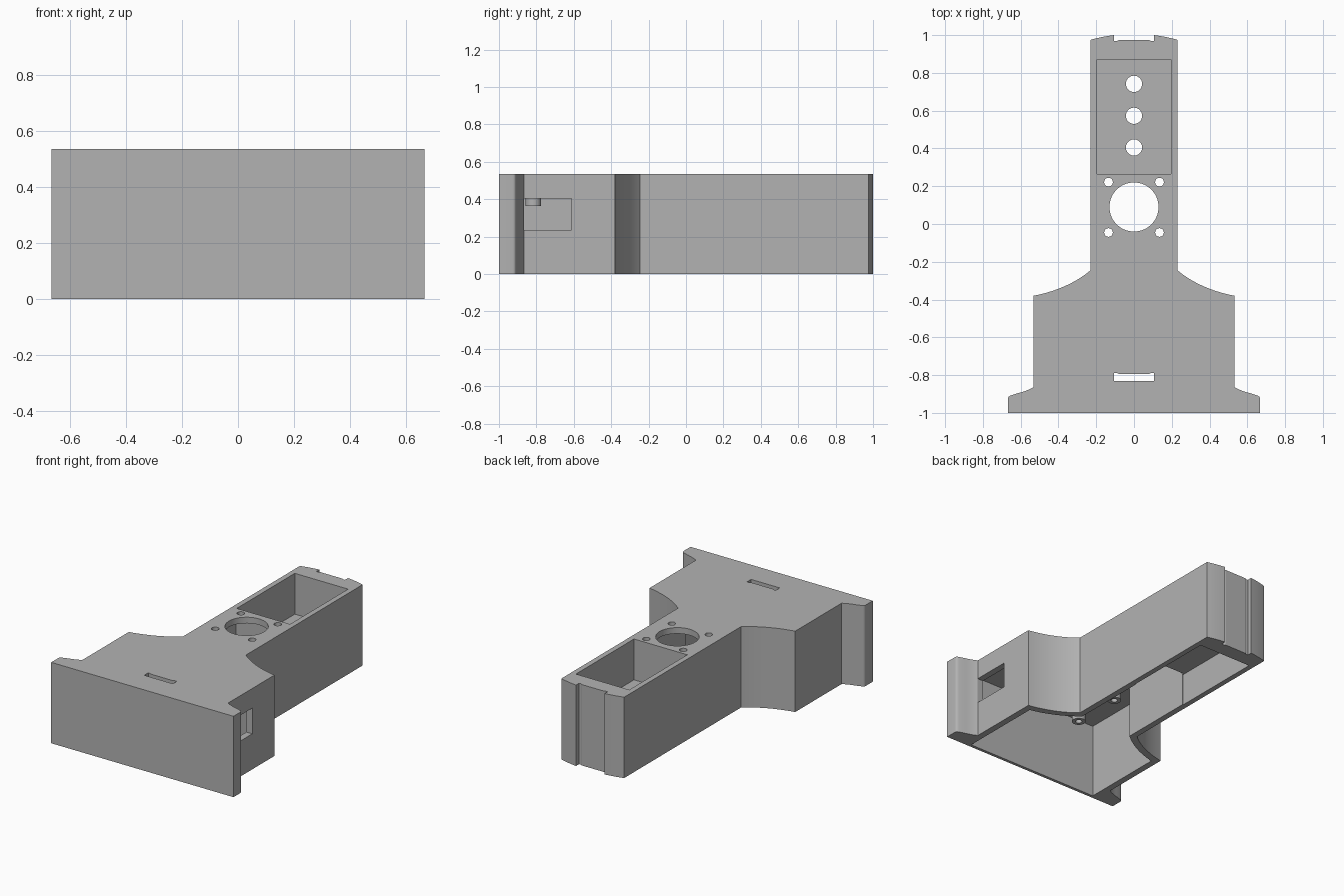
import bpy, bmesh, math
from mathutils import Vector

cube = bpy.data.objects.get("Cube")
if cube:
    bpy.data.objects.remove(cube, do_unlink=True)

HEIGHT = 0.535
CEILING = 0.495

grey = bpy.data.materials.new("plain_grey")
grey.use_nodes = True
grey.diffuse_color = (0.45, 0.45, 0.45, 1)
grey.node_tree.nodes["Principled BSDF"].inputs["Base Color"].default_value = (0.45, 0.45, 0.45, 1)


def bend(a, c, b, steps=12):
    """Points of a quadratic curve from a to b, pulled towards c."""
    a, c, b = Vector(a), Vector(c), Vector(b)
    ts = [i / steps for i in range(steps + 1)]
    return [tuple(a * (1 - t) ** 2 + c * 2 * t * (1 - t) + b * t * t) for t in ts]


def mirrored(half):
    """Close a right-hand outline with its mirror image."""
    return half + [(-x, y) for x, y in reversed(half)]


def rect(x0, x1, y0, y1):
    return [(x0, y0), (x1, y0), (x1, y1), (x0, y1)]


def circle(x, y, r, n=48):
    return [(x + r * math.cos(math.tau * i / n), y + r * math.sin(math.tau * i / n))
            for i in range(n)]


def prism(name, outline, z0, z1):
    bm = bmesh.new()
    face = bm.faces.new([bm.verts.new((x, y, z0)) for x, y in outline])
    top = bmesh.ops.extrude_face_region(bm, geom=[face])["geom"]
    bmesh.ops.translate(bm, vec=(0, 0, z1 - z0),
                        verts=[v for v in top if isinstance(v, bmesh.types.BMVert)])
    bmesh.ops.recalc_face_normals(bm, faces=bm.faces)
    mesh = bpy.data.meshes.new(name)
    bm.to_mesh(mesh)
    bm.free()
    mesh.materials.append(grey)
    obj = bpy.data.objects.new(name, mesh)
    bpy.context.collection.objects.link(obj)
    return obj


def combine(outline, z0, z1, operation="DIFFERENCE"):
    """Cut a prism from the body, or join one to it."""
    tool = prism("cutter", outline, z0, z1)
    tool.hide_render = True
    mod = body.modifiers.new("shape", "BOOLEAN")
    mod.operation, mod.solver, mod.object = operation, "EXACT", tool
    bpy.ops.object.modifier_apply(modifier=mod.name)
    bpy.data.objects.remove(tool, do_unlink=True)


# Outer body: front flange, wide housing, flared neck, arm and notched end
half = [(0.667, -1)]
half += bend((0.667, -0.925), (0.667, -0.912), (0.65, -0.907), 4)
half += bend((0.62, -0.897), (0.57, -0.885), (0.533, -0.865), 6)
half += bend((0.533, -0.38), (0.35, -0.345), (0.23, -0.245), 16)
half += bend((0.23, 0.975), (0.17, 0.992), (0.105, 1.0), 6)
half += [(0.105, 0.968), (0.09, 0.968), (0.08, 0.974)]
body = prism("housing_body", mirrored(half), 0, HEIGHT)
bpy.context.view_layer.objects.active = body
body.select_set(True)

# Main cavity, open underneath
inner = [(0.49, -0.98)] + bend((0.49, -0.418), (0.32, -0.38), (0.19, -0.27), 16)
inner += [(0.19, 0.25)]
combine(mirrored(inner), -0.1, CEILING)

# Arm: upper pocket and lower cavity with a floor between
combine(rect(-0.195, 0.195, 0.265, 0.872), 0.265, 0.7)
combine(rect(-0.195, 0.195, 0.24, 0.872), -0.1, 0.215)

# Floor holes, large round opening and its screw holes
for y in (0.405, 0.573, 0.742):
    combine(circle(0, y, 0.043), 0.1, 0.4)
combine(circle(0, 0.09, 0.13, 64), 0.4, 0.7)
for x in (-0.135, 0.135):
    for y in (-0.045, 0.222):
        combine(circle(x, y, 0.023, 24), 0.4, 0.7)

# Top slot with slightly raised ends
slot = [(0.105, -0.83), (0.105, -0.788), (0.09, -0.788), (0.08, -0.794)]
combine(mirrored(slot), 0.4, 0.7)

# Side window through one wall
combine(rect(0.45, 0.6, -0.866, -0.612), 0.235, 0.405)

# Hanging screw posts with blind holes
for x in (-0.24, 0.24):
    for y in (-0.817, -0.477):
        combine(circle(x, y, 0.042, 32), 0.365, 0.515, "UNION")
        combine(circle(x, y, 0.02, 24), 0.3, 0.48)

bpy.ops.object.shade_smooth_by_angle(angle=math.radians(25))
